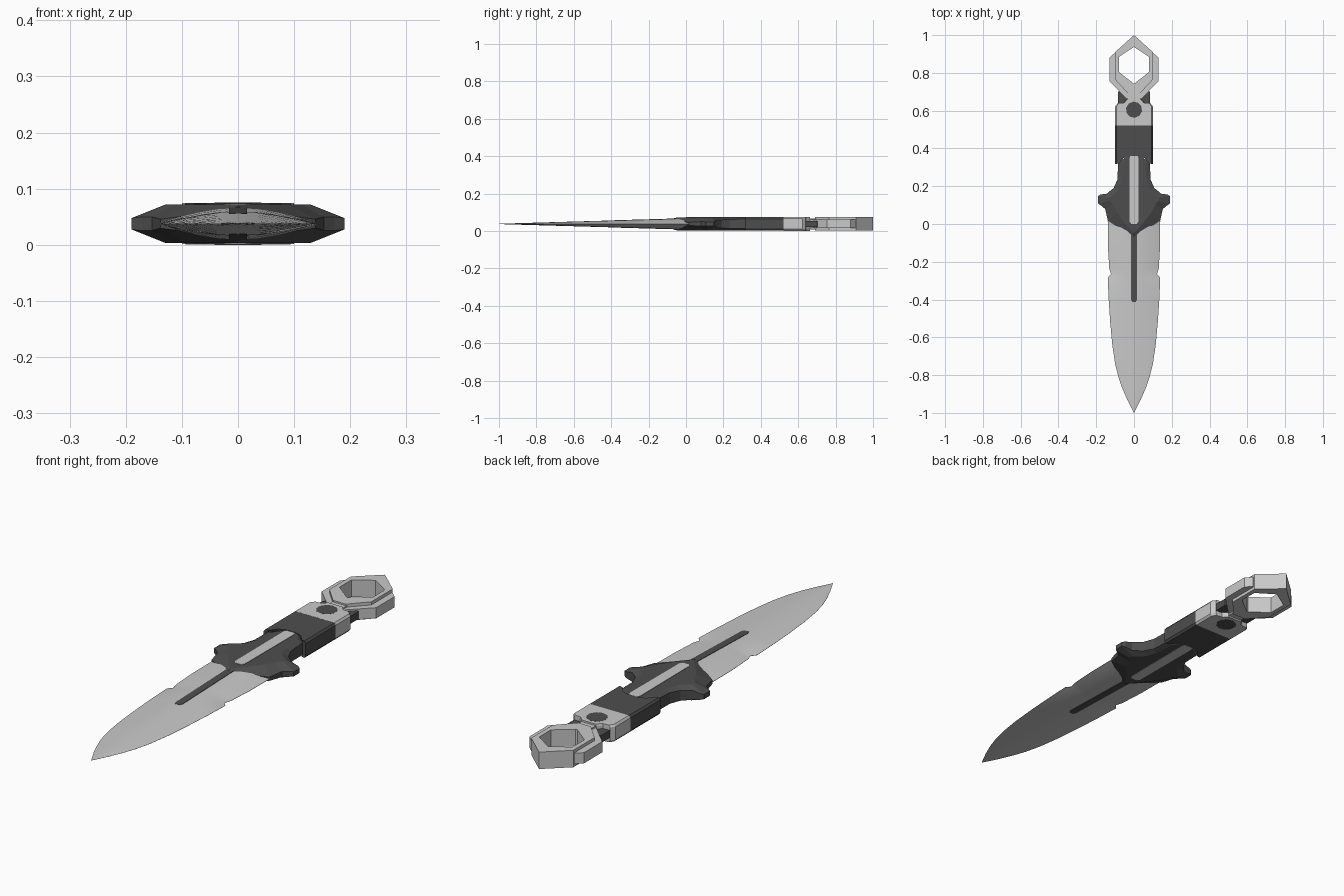
import bpy, bmesh, math

if "Cube" in bpy.data.objects:
    bpy.data.objects.remove(bpy.data.objects["Cube"])

MID = 0.0375  # height of the symmetry plane


def colour(name, v):
    m = bpy.data.materials.new(name)
    m.diffuse_color = (v, v * 1.01, v, 1)
    m.use_nodes = True
    m.node_tree.nodes["Principled BSDF"].inputs["Base Color"].default_value = m.diffuse_color
    return m


STEEL = colour("light_steel", 0.58)
DARK = colour("dark_grey", 0.075)


def mirrored(half):
    """Right-half outline (front to back) -> closed symmetric outline."""
    return list(half) + [(-p[0], *p[1:]) for p in reversed(half) if abs(p[0]) > 1e-6]


def loft(name, loops, mat, closed=False, smooth=None):
    """Bridge equal-length loops; cap the ends unless closed on itself."""
    bm = bmesh.new()
    rings = [[bm.verts.new((x, y, z + MID)) for x, y, z in lp] for lp in loops]
    n = len(rings[0])
    pairs = list(zip(rings, rings[1:]))
    if closed:
        pairs.append((rings[-1], rings[0]))
    else:
        bm.faces.new(rings[0])
        bm.faces.new(rings[-1])
    for a, b in pairs:
        for i in range(n):
            j = (i + 1) % n
            bm.faces.new((a[i], a[j], b[j], b[i]))
    bmesh.ops.recalc_face_normals(bm, faces=bm.faces)
    me = bpy.data.meshes.new(name)
    bm.to_mesh(me)
    bm.free()
    me.materials.append(mat)
    ob = bpy.data.objects.new(name, me)
    bpy.context.collection.objects.link(ob)
    if smooth:
        bpy.context.view_layer.objects.active = ob
        ob.select_set(True)
        bpy.ops.object.shade_smooth_by_angle(angle=math.radians(smooth))
        ob.select_set(False)
    return ob


def at(pts, z, sx=1.0):
    return [(p[0] * sx, p[1], z) for p in pts]


def prism(name, pts, hh, mat, chamfer=0.0, sx=1.0):
    if chamfer:
        c = hh - chamfer
        return loft(name, [at(pts, -hh, sx), at(pts, -c), at(pts, c), at(pts, hh, sx)], mat)
    return loft(name, [at(pts, -hh), at(pts, hh)], mat)


def blade_h(y):
    return 0.001 + 0.029 * (1 + y)


# blade: lens sections along y, with a small step in each edge
stations = [(0.04, .137), (0.018, .139), (-0.12, .138), (-0.235, .131), (-0.265, .122),
            (-0.285, .139), (-0.4, .134), (-0.52, .126), (-0.64, .115), (-0.74, .100),
            (-0.81, .083), (-0.87, .062), (-0.93, .036), (-0.998, .001)]
lens = [(0, 1), (.25, .9), (.5, .69), (.75, .4), (.9, .18), (1, .02)]
section = lens + [(x, -z) for x, z in reversed(lens)]
section += [(-x, z) for x, z in reversed(section) if x > 0]
loft("blade", [[(x * w, y, z * blade_h(y)) for x, z in section] for y, w in stations],
     STEEL, smooth=35)

# dark inlay along the blade ridge
inlay = mirrored([(.010, -.413), (.016, -.40), (.016, 0)])
loft("blade_inlay", [[(x, y, s * (blade_h(y) + .0006)) for x, y in inlay] for s in (-1, 1)], DARK)

# guard: outer edge (x, y, half thickness) rising to a flat plateau
edge = mirrored([(0, -.066, .030), (.07, -.028, .017), (.138, .017, .008), (.153, .08, .012),
                 (.172, .096, .012), (.19, .108, .010), (.19, .148, .010), (.178, .156, .013),
                 (.145, .16, .020), (.108, .19, .022), (.088, .235, .024), (.084, .32, .026),
                 (.03, .37, .030)])
plateau = mirrored([(0, -.05), (.045, .0), (.09, .06), (.112, .10),
                    (.122, .115), (.13, .122), (.13, .138), (.126, .143),
                    (.112, .15), (.085, .18), (.066, .23), (.06, .32), (.028, .365)])
H = 0.034
loft("guard", [at(plateau, -H), [(x, y, -h) for x, y, h in edge], edge, at(plateau, H)], DARK)

# light strip let into the guard
strip = mirrored([(.014, 0), (.023, .012), (.025, .345), (.02, .36)])
prism("guard_strip", strip, .0358, STEEL)

# grip with arched front end, and the light collar behind it
grip = mirrored([(.027, .362), (.06, .35), (.082, .322), (.1, .318), (.1, .522)])
prism("grip", grip, .0365, DARK, chamfer=.009, sx=.93)
collar = mirrored([(.1, .522), (.1, .622), (.086, .64), (.055, .642), (.036, .662)])
prism("collar", collar, .037, STEEL, chamfer=.009, sx=.93)

# dark rivet through the collar
rivet = [(.043 * math.cos(math.radians(22.5 + 36 * i)), .605 + .043 * math.sin(math.radians(22.5 + 36 * i)))
         for i in range(10)]
prism("rivet", rivet, .0375, DARK)

# dark insert behind the collar
insert = mirrored([(.085, .60), (.085, .70), (.07, .705), (.03, .66)])
prism("collar_insert", insert, .016, DARK)

# neck joining the pommel ring
prism("ring_neck", mirrored([(.034, .60), (.034, .72)]), .030, STEEL)

# hexagonal pommel ring
outer = mirrored([(.03, .69), (.1, .765), (.1, .91), (0, 1.0)])
inner = mirrored([(.004, .745), (.08, .805), (.08, .885), (0, .937)])
R = .0365
loft("pommel_ring", [at(outer, R), at(outer, -R), at(inner, -R), at(inner, R)], STEEL, closed=True)

# thinner flange on each side of the ring
flange = [(.095, .905), (.103, .905), (.13, .88), (.13, .755), (.036, .663), (.028, .70), (.095, .77)]
for side, s in (("right", 1), ("left", -1)):
    prism("ring_flange_" + side, [(x * s, y) for x, y in flange], .023, STEEL)
